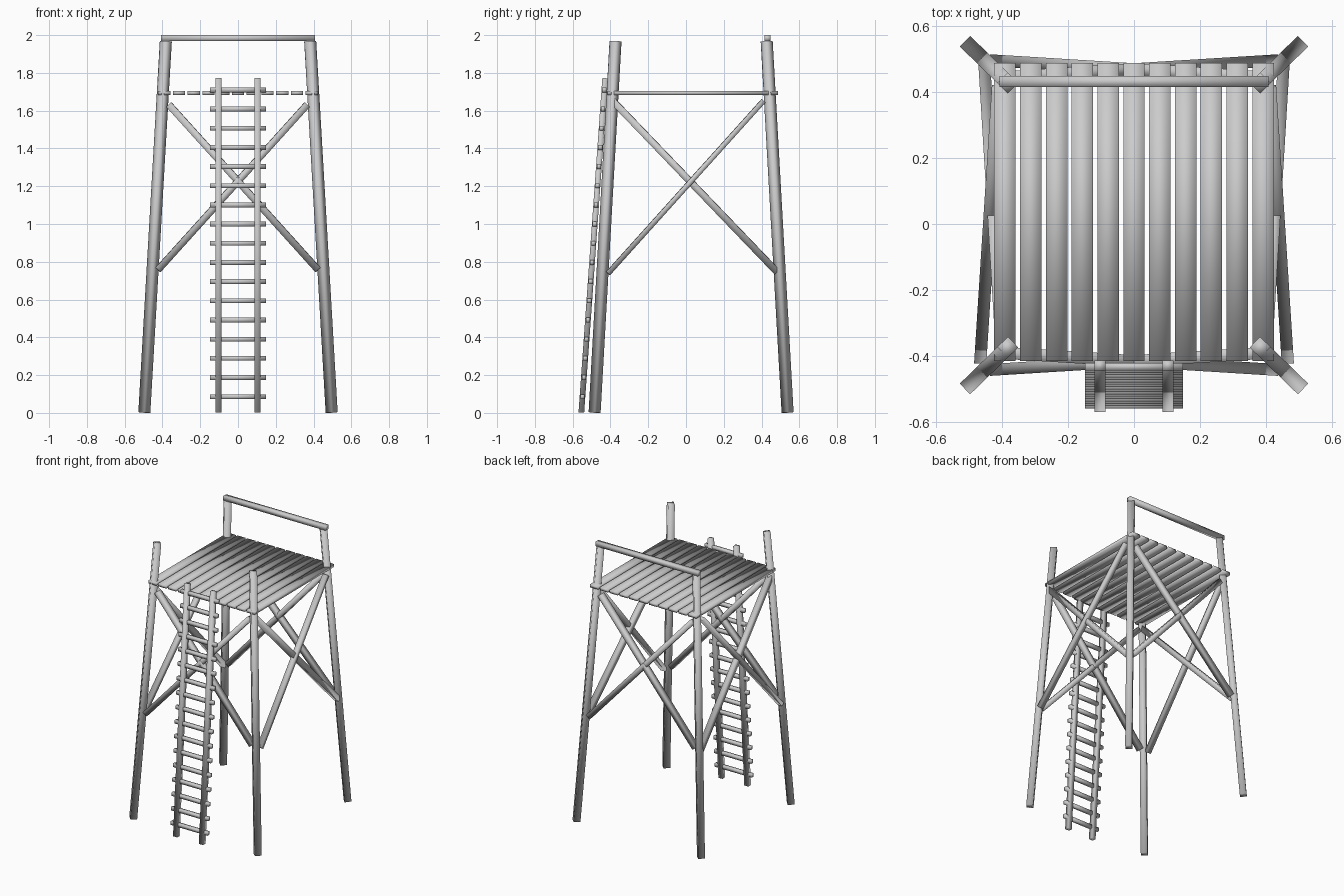
import bpy
from mathutils import Vector, Matrix

if "Cube" in bpy.data.objects:
    bpy.data.objects.remove(bpy.data.objects["Cube"])

YC = 0.027   # centre of the leg layout in y


def beam(name, a, b, w, d):
    """Box from a to b: w = horizontal width, d = depth in the upright plane."""
    a, b = Vector(a), Vector(b)
    axis = b - a
    quat = axis.to_track_quat('Z', 'Y')
    bpy.ops.mesh.primitive_cube_add(size=1)
    ob = bpy.context.object
    ob.name = name
    ob.data.transform(Matrix.LocRotScale((a + b) / 2, quat, Vector((w, d, axis.length))))
    ob.data.polygons.foreach_set("use_smooth", [True] * 6)
    return ob


def leg_point(sx, sy, z):
    """Point on the axis of a splayed leg at height z."""
    t = z / 1.97
    return Vector((sx * (0.496 - 0.114 * t), YC + sy * (0.511 - 0.111 * t), z))


# splayed corner legs, square section turned to the diagonal
for sx, nx in ((-1, "left"), (1, "right")):
    for sy, ny in ((-1, "front"), (1, "back")):
        beam(f"{ny}_{nx}_leg", leg_point(sx, sy, 0.002), leg_point(sx, sy, 1.968), 0.045, 0.045)

# deck planks
for i in range(11):
    x = (i - 5) * 0.0782
    beam(f"deck_plank_{i + 1}", (x, -0.415, 1.694), (x, 0.488, 1.694), 0.065, 0.021)

# back hand rail
beam("back_rail", (-0.408, 0.431, 1.984), (0.408, 0.431, 1.984), 0.033, 0.032)

# crossed braces, front and back
for sy, ny in ((-1, "front"), (1, "back")):
    y_low, y_high = leg_point(1, sy, 0.76).y, leg_point(1, sy, 1.63).y
    for s, n in ((-1, "a"), (1, "b")):
        beam(f"{ny}_brace_{n}", (s * 0.424, y_low, 0.757), (-s * 0.366, y_high, 1.632), 0.036, 0.036)

# crossed braces, left and right
for sx, nx in ((-1, "left"), (1, "right")):
    x_low, x_high = leg_point(1, 1, 0.74).x, leg_point(1, 1, 1.65).x
    beam(f"{nx}_brace_a", (sx * x_low, 0.483, 0.745), (sx * x_high, -0.388, 1.652), 0.036, 0.036)
    beam(f"{nx}_brace_b", (sx * (x_low + 0.012), -0.413, 0.738),
         (sx * (x_high + 0.012), 0.41, 1.652), 0.037, 0.027)

# leaning ladder
low, high = Vector((0, -0.554, 0.002)), Vector((0, -0.428, 1.772))
for sx, nx in ((-1, "left"), (1, "right")):
    off = Vector((sx * 0.103, 0, 0))
    beam(f"ladder_{nx}_rail", low + off, high + off, 0.033, 0.03)
for i in range(17):
    z = 0.086 + i * 0.1015
    p = low.lerp(high, z / 1.772)
    beam(f"ladder_rung_{i + 1}", (-0.148, p.y, z), (0.148, p.y, z), 0.022, 0.025)
